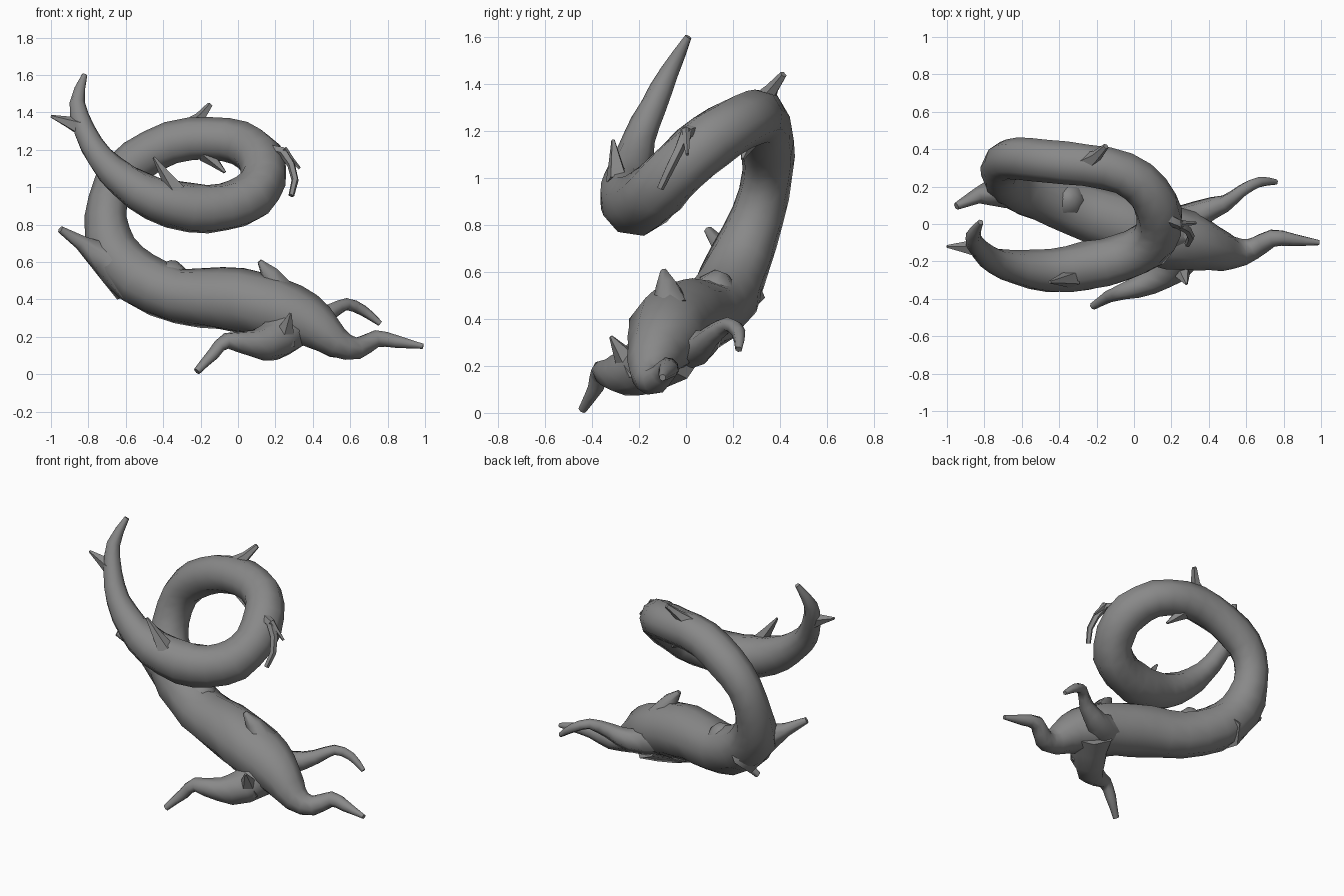
import bpy
import bmesh
import math
import random
from mathutils import Vector

random.seed(4)

default_cube = bpy.data.objects.get("Cube")
if default_cube:
    bpy.data.objects.remove(default_cube, do_unlink=True)

# Single bark colour
bark = bpy.data.materials.new("grey_bark")
bark.use_nodes = True
bark_colour = (0.25, 0.25, 0.25, 1)
bark.diffuse_color = bark_colour
bark.node_tree.nodes["Principled BSDF"].inputs["Base Color"].default_value = bark_colour


def smooth_path(points, steps):
    """Catmull-Rom interpolation of (x, y, z, radius) points."""
    pts = [Vector(p) for p in points]
    pts = [pts[0] * 2 - pts[1]] + pts + [pts[-1] * 2 - pts[-2]]
    path = []
    for a, b, c, d in zip(pts, pts[1:], pts[2:], pts[3:]):
        for i in range(steps):
            t = i / steps
            path.append(b + (c - a) * (t / 2)
                        + (a * 2 - b * 5 + c * 4 - d) * (t * t / 2)
                        + (b * 3 - a - c * 3 + d) * (t ** 3 / 2))
    path.append(pts[-2])
    return path


def limb(name, points, sides=6, steps=1, rough=0.0):
    """Tapered tube swept along a path, with slightly uneven bark."""
    path = smooth_path(points, steps)
    centres = [p.to_3d() for p in path]
    bm = bmesh.new()
    rings = []
    normal = None
    for i, centre in enumerate(centres):
        before, after = centres[max(i - 1, 0)], centres[min(i + 1, len(centres) - 1)]
        tangent = (after - before).normalized()
        if normal is None:
            normal = tangent.orthogonal()
        normal = (normal - tangent * normal.dot(tangent)).normalized()
        side = tangent.cross(normal)
        ring = []
        for k in range(sides):
            angle = math.tau * k / sides
            radius = path[i].w * (1 + random.uniform(-rough, rough))
            offset = normal * math.cos(angle) + side * math.sin(angle)
            ring.append(bm.verts.new(centre + offset * radius))
        rings.append(ring)
    for lower, upper in zip(rings, rings[1:]):
        for k in range(sides):
            n = (k + 1) % sides
            bm.faces.new((lower[k], lower[n], upper[n], upper[k]))
    bm.faces.new(list(reversed(rings[0])))
    bm.faces.new(rings[-1])
    bmesh.ops.recalc_face_normals(bm, faces=bm.faces)
    mesh = bpy.data.meshes.new(name)
    bm.to_mesh(mesh)
    bm.free()
    mesh.materials.append(bark)
    obj = bpy.data.objects.new(name, mesh)
    bpy.context.collection.objects.link(obj)
    bpy.ops.object.select_all(action='DESELECT')
    obj.select_set(True)
    bpy.context.view_layer.objects.active = obj
    bpy.ops.object.shade_smooth_by_angle(angle=math.radians(65))
    return obj


def thorn(name, base, tip, radius):
    """Short pointed stub growing from a limb."""
    a, b = Vector(base), Vector(tip)
    middle = a.lerp(b, 0.5)
    limb(name, [(*a, radius), (*middle, radius * 0.55), (*b, 0.008)], sides=5)


# Right root running into the coiled trunk, up to the thin tip
limb("trunk_with_right_root", [
    (.99, -.1, .15, .014), (.85, -.085, .175, .034), (.74, -.075, .19, .047),
    (.64, -.13, .14, .06), (.53, -.155, .165, .085), (.42, -.13, .25, .125),
    (.28, -.09, .32, .165), (.1, -.05, .375, .175),
    (-.1, .01, .405, .165), (-.32, .09, .42, .152), (-.53, .17, .51, .148),
    (-.67, .235, .66, .138), (-.705, .305, .84, .113), (-.665, .345, 1.01, .11),
    (-.54, .345, 1.14, .117), (-.36, .325, 1.235, .118), (-.15, .3, 1.258, .115),
    (.02, .23, 1.232, .118), (.115, .11, 1.16, .124), (.135, -.02, 1.05, .125),
    (.07, -.12, .95, .128), (-.07, -.185, .895, .13), (-.25, -.225, .89, .132),
    (-.45, -.25, .94, .118), (-.61, -.235, 1.035, .095), (-.74, -.2, 1.16, .072),
    (-.82, -.14, 1.3, .058), (-.86, -.07, 1.45, .042), (-.82, .01, 1.6, .015),
], sides=9, steps=2, rough=0.04)

# Front and back roots
limb("front_root", [
    (.3, -.06, .28, .15), (.19, -.22, .18, .11), (.08, -.31, .165, .074),
    (-.06, -.36, .18, .044), (-.13, -.385, .11, .034), (-.22, -.44, .015, .02)],
    sides=7, steps=2, rough=0.06)
limb("back_root", [
    (.24, -.02, .3, .12), (.36, .06, .28, .075), (.49, .11, .33, .048),
    (.58, .18, .375, .034), (.67, .225, .34, .03), (.76, .225, .27, .015)],
    sides=6, steps=2, rough=0.05)

# Hooked twig on the outer bend of the coil
limb("hooked_twig", [
    (.15, .04, 1.2, .035), (.24, .0, 1.19, .028), (.285, -.03, 1.12, .022),
    (.305, -.07, 1.04, .02), (.285, -.11, .955, .016)], sides=5)
thorn("hooked_twig_fork", (.24, .0, 1.2), (.33, .005, 1.1), .025)

# Broken branch stubs
limb("top_stub", [
    (-.28, .31, 1.29, .07), (-.2, .365, 1.375, .03), (-.15, .415, 1.44, .016)], sides=5)
limb("back_knob", [
    (-.36, .12, .47, .12), (-.35, .135, .56, .08), (-.35, .15, .6, .03)], sides=7)
limb("lower_bend_stub", [
    (-.56, .2, .5, .14), (-.72, .175, .625, .09),
    (-.84, .15, .705, .042), (-.95, .095, .775, .02)], sides=6)
limb("crown_stub", [
    (.22, -.06, .44, .09), (.17, -.08, .54, .05), (.115, -.095, .605, .014)], sides=6)

# Thorns
thorn("inner_coil_thorn", (-.17, .28, 1.18), (-.07, .24, 1.08), .05)
thorn("front_coil_thorn", (-.33, -.29, .98), (-.45, -.31, 1.16), .055)
thorn("tip_thorn", (-.83, -.13, 1.32), (-1, -.12, 1.38), .055)
thorn("front_root_thorn", (.24, -.22, .18), (.28, -.32, .325), .075)
